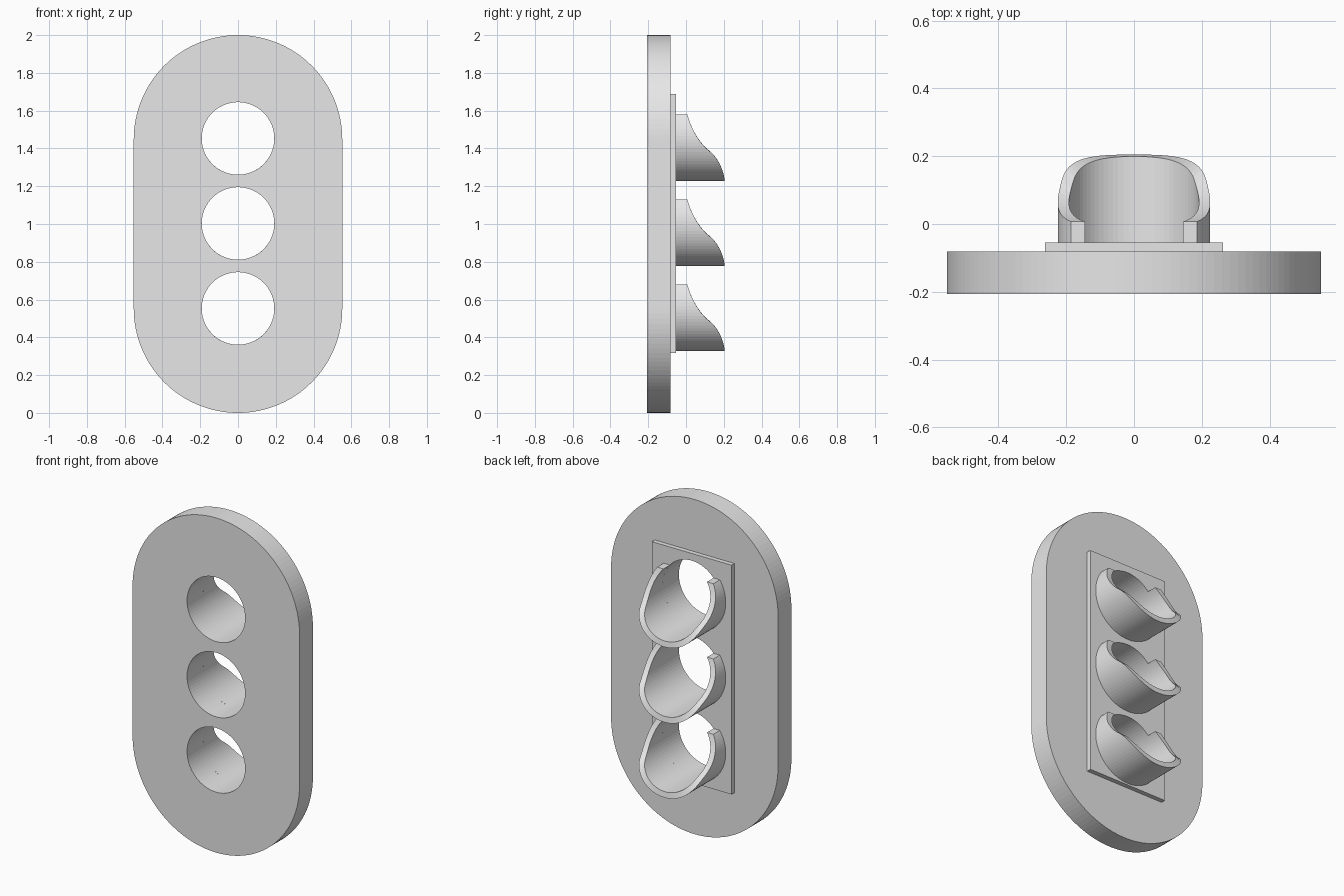
import bpy
import bmesh
from math import sin, cos, asin, pi, radians
from mathutils import Vector
from mathutils.geometry import interpolate_bezier

cube = bpy.data.objects.get("Cube")
if cube:
    bpy.data.objects.remove(cube)

HOLE_Z = (0.553, 1.003, 1.453)
R_IN, R_OUT = 0.192, 0.225
FRONT, BACK, PAD_BACK, = -0.207, -0.081, -0.054
CUP_TOP = 0.127          # flat top of each cup, above its axis
STEPS = 56

grey = bpy.data.materials.new("light grey")
grey.use_nodes = True
grey.diffuse_color = (0.8, 0.8, 0.8, 1)
grey.node_tree.nodes["Principled BSDF"].inputs["Base Color"].default_value = (0.8, 0.8, 0.8, 1)


def finish(bm, name):
    bmesh.ops.recalc_face_normals(bm, faces=bm.faces)
    mesh = bpy.data.meshes.new(name)
    bm.to_mesh(mesh)
    bm.free()
    mesh.materials.append(grey)
    return mesh


def add(mesh, name, z=0):
    obj = bpy.data.objects.new(name, mesh)
    obj.location.z = z
    bpy.context.collection.objects.link(obj)
    return obj


def arc(cz, r, start, end, n):
    return [(r * cos(start + (end - start) * i / n),
             cz + r * sin(start + (end - start) * i / n)) for i in range(n + 1)]


def pierced_plate(name, outline, y0, y1):
    """Outline in x-z with the three round holes, extruded from y0 to y1."""
    bm = bmesh.new()
    loops = [outline] + [arc(z, R_IN, 0, 2 * pi, 72)[:-1] for z in HOLE_Z]
    edges = []
    for loop in loops:
        vs = [bm.verts.new((x, y0, z)) for x, z in loop]
        edges += [bm.edges.new((vs[i - 1], vs[i])) for i in range(len(vs))]
    bmesh.ops.triangle_fill(bm, use_beauty=True, edges=edges, normal=(0, -1, 0))
    geom = bmesh.ops.extrude_face_region(bm, geom=bm.faces[:], use_keep_orig=True)["geom"]
    moved = [g for g in geom if isinstance(g, bmesh.types.BMVert)]
    bmesh.ops.translate(bm, verts=moved, vec=(0, y1 - y0, 0))
    return add(finish(bm, name), name)


# Rounded main plate and thin rectangular pad behind it
stadium = arc(1.448, 0.552, 0, pi, 64) + arc(0.552, 0.552, pi, 2 * pi, 64)
pierced_plate("main_plate", stadium, FRONT, BACK)
pad = [(-0.263, 0.318), (0.263, 0.318), (0.263, 1.688), (-0.263, 1.688)]
pierced_plate("back_pad", pad, BACK, PAD_BACK)

# Sweeping S-shaped side profile of the cup rim, as (y, z)
a, b, c, d, e, f, g = [Vector(p) for p in (
    (0.007, CUP_TOP), (0.03, 0.04), (0.08, -0.035), (0.128, -0.07),
    (0.165, -0.098), (0.2, -0.165), (0.205, -R_OUT))]
rim = interpolate_bezier(a, b, c, d, 24) + interpolate_bezier(d, e, f, g, 24)[1:]


def rim_y(z):
    for p, q in zip(rim, rim[1:]):
        if z >= q.y:
            return p.x + (q.x - p.x) * (p.y - z) / (p.y - q.y)
    return rim[-1].x


# Open-topped cup: outer and inner walls, rim and flat ends
bm = bmesh.new()
rows = []
for i in range(STEPS + 1):
    ring = []
    for r in (R_OUT, R_IN):
        top = asin(CUP_TOP / r)
        t = top - (pi + 2 * top) * i / STEPS
        x, z = r * cos(t), r * sin(t)
        ring += [bm.verts.new((x, PAD_BACK, z)), bm.verts.new((x, rim_y(z), z))]
    rows.append(ring)
for p, q in zip(rows, rows[1:]):
    for i, j in ((0, 1), (1, 3), (3, 2)):
        bm.faces.new((p[i], p[j], q[j], q[i]))
for p in (rows[0], rows[-1]):
    bm.faces.new((p[0], p[1], p[3], p[2]))
cup = finish(bm, "cup")
for name, z in zip(("lower_cup", "middle_cup", "upper_cup"), HOLE_Z):
    add(cup, name, z)
